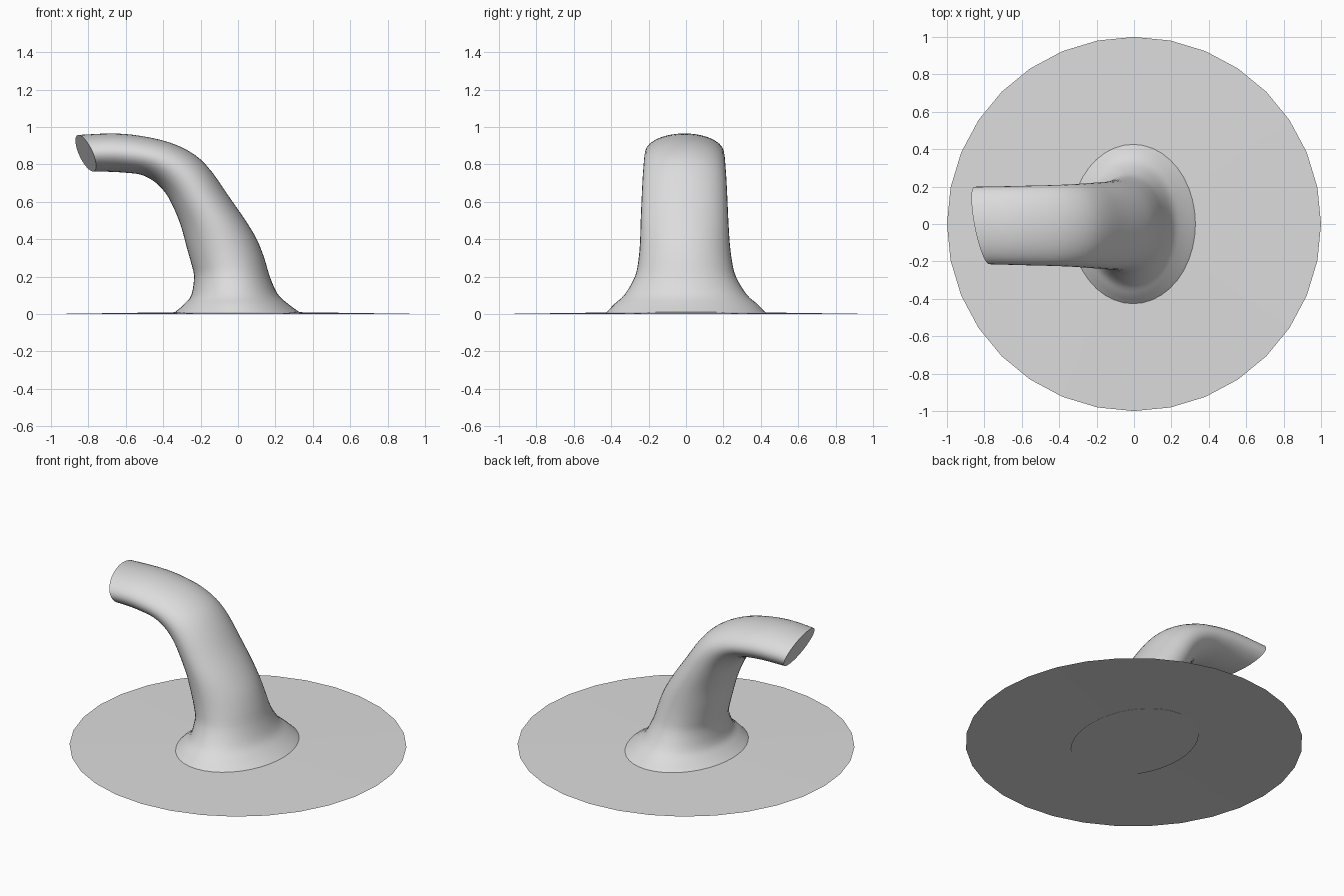
import bpy
import bmesh
import math
from mathutils import Vector

if "Cube" in bpy.data.objects:
    bpy.data.objects.remove(bpy.data.objects["Cube"], do_unlink=True)

SIDES = 40
STEPS = 3

# One light grey for everything
grey = bpy.data.materials.new("light grey")
grey.use_nodes = True
colour = (0.72, 0.72, 0.72, 1)
grey.diffuse_color = colour
grey.node_tree.nodes["Principled BSDF"].inputs["Base Color"].default_value = colour


def finish(bm, name, smooth):
    """Turn a bmesh into a named object with the grey material."""
    mesh = bpy.data.meshes.new(name)
    bm.to_mesh(mesh)
    bm.free()
    mesh.materials.append(grey)
    obj = bpy.data.objects.new(name, mesh)
    bpy.context.collection.objects.link(obj)
    if smooth:
        bpy.ops.object.select_all(action="DESELECT")
        obj.select_set(True)
        bpy.context.view_layer.objects.active = obj
        bpy.ops.object.shade_smooth_by_angle(angle=math.radians(40))
    return obj


def catmull(a, b, c, d, t):
    """Smooth interpolation between b and c."""
    return (b * 2 + (c - a) * t + (a * 2 - b * 5 + c * 4 - d) * t * t
            + (b * 3 - a - c * 3 + d) * t ** 3) / 2


# Ground disc: a very shallow single-sheet cone
bm = bmesh.new()
rim = []
for i in range(32):
    a = math.tau * i / 32
    rim.append(bm.verts.new((math.cos(a), math.sin(a), 0)))
apex = bm.verts.new((0, 0, 0.014))
for i, v in enumerate(rim):
    bm.faces.new((v, rim[(i + 1) % len(rim)], apex))
finish(bm, "ground_disc", False)

# Bent spout sections: inner x, inner z, outer x, outer z, half width, end skew
sections = [
    (-.345, .004, .335, .004, .43, 0),
    (-.335, .012, .325, .012, .422, 0),
    (-.29, .05, .26, .06, .38, 0),
    (-.25, .1, .21, .11, .325, 0),
    (-.235, .2, .17, .2, .27, 0),
    (-.25, .27, .14, .3, .25, 0),
    (-.275, .36, .1, .4, .24, 0),
    (-.305, .47, .04, .5, .235, 0),
    (-.345, .57, -.05, .63, .23, 0),
    (-.39, .65, -.14, .76, .225, 0),
    (-.45, .71, -.23, .85, .22, 0),
    (-.52, .745, -.36, .915, .216, 0),
    (-.6, .755, -.52, .952, .213, 0),
    (-.68, .76, -.67, .965, .21, .04),
    (-.775, .762, -.853, .957, .207, .19),
]

# Refine the sections along the bend
keys = [Vector(s) for s in sections]
last = len(keys) - 1
rows = []
for k in range(last):
    around = [keys[min(max(k + o, 0), last)] for o in (-1, 0, 1, 2)]
    rows += [catmull(*around, s / STEPS) for s in range(STEPS)]
rows.append(keys[-1])

# Loft elliptical rings through them and close both ends
bm = bmesh.new()
rings = []
for xi, zi, xo, zo, half, skew in rows:
    ring = []
    for i in range(SIDES):
        a = math.tau * i / SIDES
        c, y = math.cos(a), half * math.sin(a)
        x = (xi + xo) / 2 + c * (xo - xi) / 2 - skew * y
        z = (zi + zo) / 2 + c * (zo - zi) / 2
        drift = -0.008 * min(z / 0.5, 1)
        ring.append(bm.verts.new((x, y + drift, z)))
    rings.append(ring)
for low, high in zip(rings, rings[1:]):
    for i in range(SIDES):
        j = (i + 1) % SIDES
        bm.faces.new((low[i], low[j], high[j], high[i]))
bm.faces.new(rings[0])
bm.faces.new(rings[-1])
bmesh.ops.recalc_face_normals(bm, faces=bm.faces[:])
finish(bm, "bent_spout", True)
